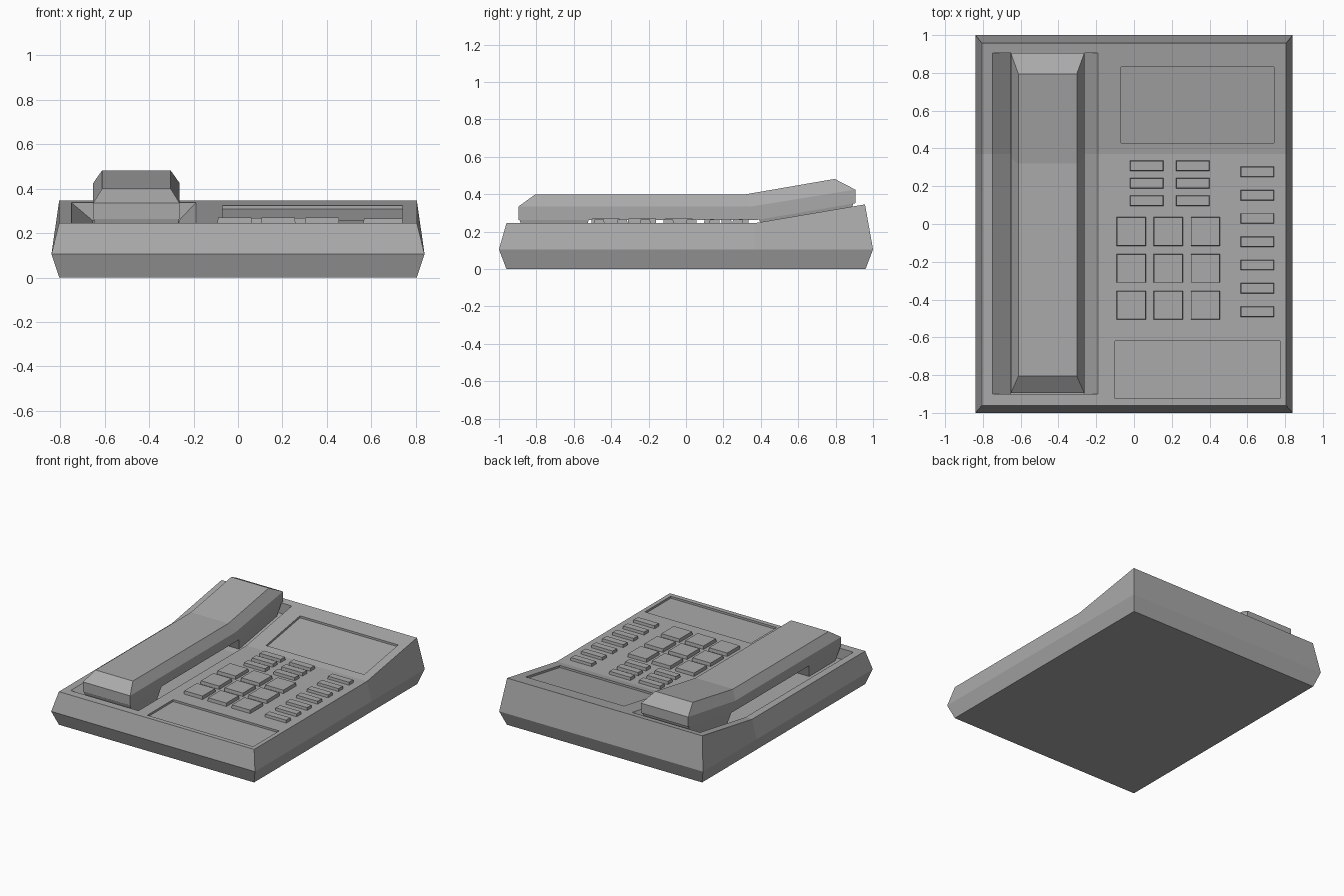
import bpy, bmesh

if "Cube" in bpy.data.objects:
    bpy.data.objects.remove(bpy.data.objects["Cube"])

grey = bpy.data.materials.new("plain_grey")
grey.diffuse_color = (0.4, 0.4, 0.4, 1)
grey.use_nodes = True
grey.node_tree.nodes["Principled BSDF"].inputs["Base Color"].default_value = grey.diffuse_color

BEND, SLOPE = 0.37, 0.17


def surf(y):
    """Height of the top deck, which tilts up behind the bend."""
    return 0.246 + max(0, y - BEND) * SLOPE


def loft(name, rings, material=True):
    """Stack six-point rings, each (x0, x1, three (y, z) points), into a closed solid."""
    bm = bmesh.new()
    loops = []
    for x0, x1, (a, b, c) in rings:
        pts = [(x0, *a), (x1, *a), (x1, *b), (x1, *c), (x0, *c), (x0, *b)]
        loops.append([bm.verts.new(p) for p in pts])
    for lo, hi in zip(loops, loops[1:]):
        for i in range(6):
            j = (i + 1) % 6
            bm.faces.new((lo[i], lo[j], hi[j], hi[i]))
    for r in (loops[0], loops[-1]):
        bm.faces.new((r[0], r[1], r[2], r[5]))
        bm.faces.new((r[2], r[3], r[4], r[5]))
    bmesh.ops.recalc_face_normals(bm, faces=bm.faces)
    me = bpy.data.meshes.new(name)
    bm.to_mesh(me)
    bm.free()
    ob = bpy.data.objects.new(name, me)
    bpy.context.collection.objects.link(ob)
    me.materials.append(grey)
    return ob


def on_deck(y0, y1, dz):
    """Three (y, z) points following the deck at an offset."""
    mid = BEND if y0 < BEND < y1 else (y0 + y1) / 2
    return [(y, surf(y) + dz) for y in (y0, mid, y1)]


# base housing: bevelled below and above the waist line
base = loft("base_housing", [
    (-0.805, 0.805, [(-0.96, 0), (BEND, 0), (0.96, 0)]),
    (-0.84, 0.84, [(-1, 0.105), (BEND, 0.105), (1, 0.105)]),
    (-0.805, 0.805, on_deck(-0.96, 0.957, 0)),
])

# recesses: handset trough, display window, label panel
cutters = [
    loft("trough_cutter", [
        (-0.655, -0.265, on_deck(-0.90, 0.905, -0.08)),
        (-0.75, -0.19, on_deck(-0.90, 0.905, 0)),
        (-0.75, -0.19, on_deck(-0.90, 0.905, 0.1)),
    ]),
    loft("display_cutter", [(-0.07, 0.74, on_deck(0.43, 0.83, d)) for d in (-0.015, 0.1)]),
    loft("label_cutter", [(-0.10, 0.773, on_deck(-0.925, -0.62, d)) for d in (-0.015, 0.1)]),
]
bpy.context.view_layer.objects.active = base
for c in cutters:
    m = base.modifiers.new(c.name, 'BOOLEAN')
    m.operation, m.solver, m.object = 'DIFFERENCE', 'EXACT', c
    bpy.ops.object.modifier_apply(modifier=m.name)
    bpy.data.objects.remove(c)

# handset grip
loft("handset", [
    (-0.652, -0.263, [(-0.895, 0.263), (0.38, 0.263), (0.905, 0.352)]),
    (-0.652, -0.263, [(-0.895, 0.335), (0.35, 0.335), (0.905, 0.425)]),
    (-0.612, -0.303, [(-0.805, 0.40), (0.32, 0.40), (0.795, 0.482)]),
])

# mouthpiece and earpiece resting in the trough
for name, y0, y1 in (("mouthpiece", -0.89, -0.52), ("earpiece", 0.39, 0.895)):
    loft(name, [
        (-0.63, -0.285, on_deck(y0 + 0.03, y1 - 0.03, -0.08)),
        (-0.65, -0.265, on_deck(y0, y1, 0.018)),
    ])


def key(name, x, y, w, d, h):
    """Slightly tapered key centred at x, y."""
    t = 0.003
    loft(name, [(x - w / 2 + s, x + w / 2 - s, on_deck(y - d / 2 + s, y + d / 2 - s, z))
                for s, z in ((0, -0.005), (t, h))])


# number keys
for x in (-0.015, 0.181, 0.378):
    for y in (-0.04, -0.235, -0.43):
        key("number_key", x, y, 0.156, 0.153, 0.024)

# function keys
for x in (0.067, 0.312):
    for y in (0.308, 0.216, 0.124):
        key("function_key", x, y, 0.178, 0.056, 0.022)

# speed dial keys
for i in range(7):
    key("speed_dial_key", 0.653, 0.276 - i * 0.1233, 0.178, 0.056, 0.02)
